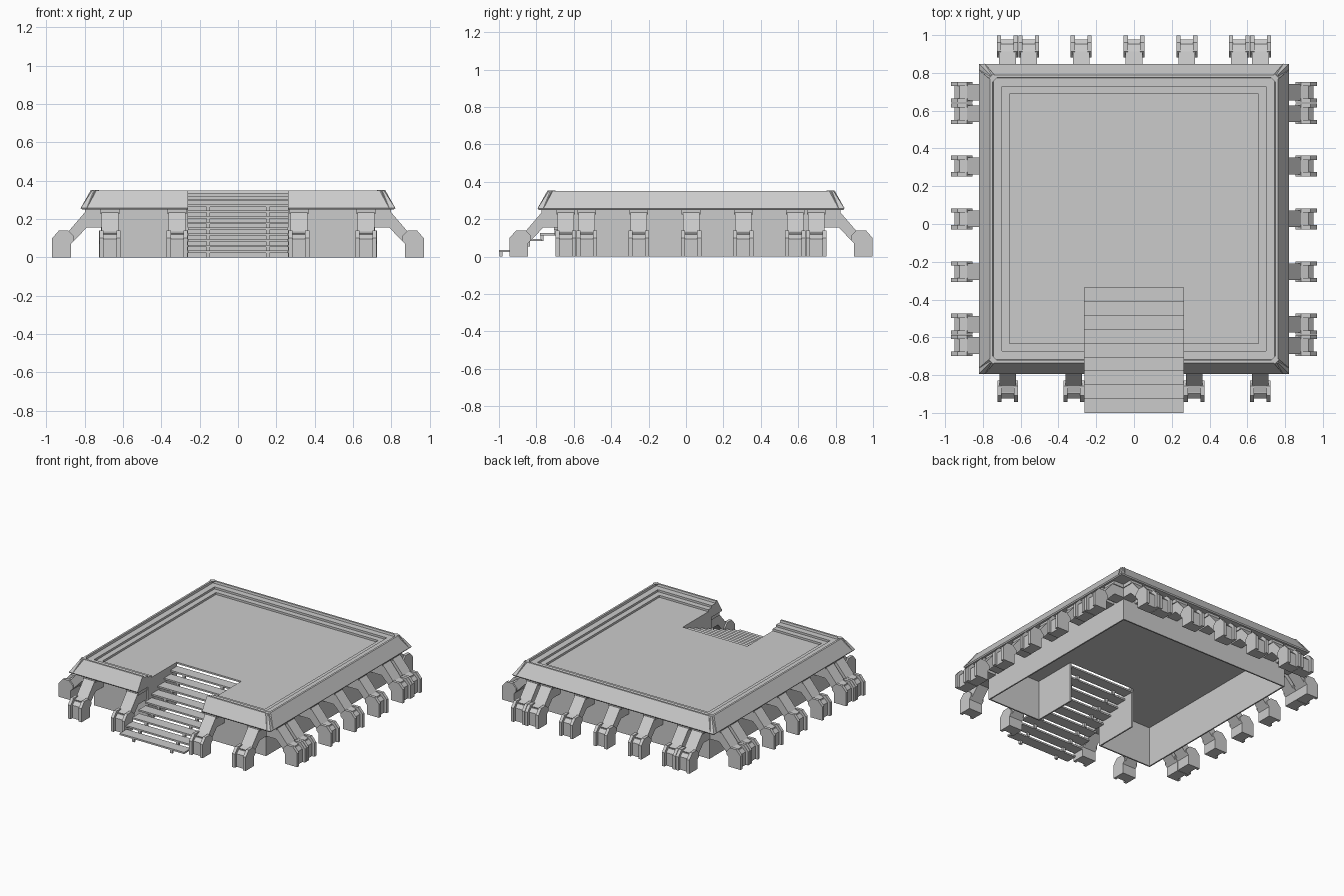
import bpy, bmesh
from math import radians
from mathutils import Vector

if "Cube" in bpy.data.objects:
    bpy.data.objects.remove(bpy.data.objects["Cube"])

YC = 0.027      # platform centre in y
GAP = 0.262     # half width of the stair opening


def add_prism(bm, pts, direction):
    """Extrude a closed polygon along a direction vector."""
    face = bm.faces.new([bm.verts.new(p) for p in pts])
    res = bmesh.ops.extrude_face_region(bm, geom=[face], use_keep_orig=True)
    moved = [g for g in res["geom"] if isinstance(g, bmesh.types.BMVert)]
    bmesh.ops.translate(bm, verts=moved, vec=Vector(direction))


def add_box(bm, x0, x1, y0, y1, z0, z1):
    add_prism(bm, [(x0, y0, z0), (x1, y0, z0), (x1, y1, z0), (x0, y1, z0)], (0, 0, z1 - z0))


def mesh_from(bm, name):
    bmesh.ops.recalc_face_normals(bm, faces=bm.faces)
    mesh = bpy.data.meshes.new(name)
    bm.to_mesh(mesh)
    bm.free()
    return mesh


def place(mesh, name, loc=(0, 0, 0), angle=0):
    ob = bpy.data.objects.new(name, mesh)
    ob.location = loc
    ob.rotation_euler.z = radians(angle)
    bpy.context.collection.objects.link(ob)
    return ob


def perimeter(name, profile):
    """Sweep a (distance, height) profile round the square, open at the stairs."""
    bm = bmesh.new()
    rings = []
    for d, z in profile:
        path = [(GAP, -d), (d, -d), (d, d), (-d, d), (-d, -d), (-GAP, -d)]
        rings.append([bm.verts.new((x, y + YC, z)) for x, y in path])
    n = len(rings)
    for i in range(n):
        a, b = rings[i], rings[(i + 1) % n]
        for j in range(5):
            bm.faces.new((a[j], a[j + 1], b[j + 1], b[j]))
    for j in (0, 5):
        bm.faces.new([r[j] for r in rings])
    place(mesh_from(bm, name), name)


# Base wall, sloped rim and inner steps
perimeter("base_wall", [(.69, 0), (.70, 0), (.70, .30), (.69, .30)])
perimeter("sloped_rim", [(.695, .25), (.815, .25), (.82, .258), (.762, .35), (.748, .35),
                         (.745, .335), (.70, .335), (.70, .32), (.66, .32), (.66, .297), (.695, .297)])

# Ridge covering each mitred rim corner
bm = bmesh.new()
for sx in (-1, 1):
    for sy in (-1, 1):
        def pt(d, e, z):
            return (sx * d, YC + sy * e, z)
        add_prism(bm, [pt(.822, .79, .256), pt(.79, .822, .256), pt(.745, .768, .352),
                       pt(.768, .745, .352)], (-sx * .02, -sy * .02, 0))
place(mesh_from(bm, "rim_corners"), "rim_corners")

# Deck with stair notch
S, F, B, N = .695, YC - .695, YC + .695, -.337
bm = bmesh.new()
add_prism(bm, [(GAP, F, .293), (S, F, .293), (S, B, .293), (-S, B, .293), (-S, F, .293),
               (-GAP, F, .293), (-GAP, N, .293), (GAP, N, .293)], (0, 0, .012))
place(mesh_from(bm, "deck"), "deck")

# Stairwell side walls
bm = bmesh.new()
for s in (-1, 1):
    add_box(bm, s * GAP, s * (GAP + .01), YC - .70, N, 0, .30)
place(mesh_from(bm, "stairwell_walls"), "stairwell_walls")

# Open stairs: treads with small posts between them
RUN, RISE = .0735, .030
bm_t, bm_p = bmesh.new(), bmesh.new()
for i in range(9):
    y, z = -1 + i * RUN, .035 + i * RISE
    add_box(bm_t, -GAP, GAP, y, y + RUN + .006, z - .012, z)
    for x in (-.155, .155):
        add_box(bm_p, x - .01, x + .01, y + .002, y + .018, max(0, z - RISE - .012), z - .006)
place(mesh_from(bm_t, "stair_treads"), "stair_treads")
place(mesh_from(bm_p, "stair_posts"), "stair_posts")

# Buttress leg: sloping arm, foot core and two foot flanges, pointing along +x
arm = [(.695, .155), (.79, .155), (.872, .07), (.90, .07), (.92, .125), (.885, .135), (.795, .24),
       (.695, .25)]
core = [(.872, 0), (.95, 0), (.95, .095), (.925, .118), (.88, .118), (.872, .07)]
flange = [(.872, 0), (.97, 0), (.97, .10), (.935, .14), (.885, .14), (.855, .11), (.855, .088), (.872, .07)]
cap = [(.70, .225), (.80, .225), (.80, .25), (.70, .25)]
bm = bmesh.new()
for prof, y0, y1 in ((arm, -.044, .044), (core, -.036, .036), (flange, -.055, -.033),
                     (flange, .033, .055), (cap, -.05, .05)):
    add_prism(bm, [(x, y0, z) for x, z in prof], (0, y1 - y0, 0))
leg = mesh_from(bm, "buttress_leg")

row = [-.67, -.557, -.28, 0, .28, .557, .67]
sides = {"right": (0, row), "back": (90, row), "left": (180, row),
         "front": (270, [-.668, -.318, .318, .668])}
for side, (angle, offsets) in sides.items():
    for o in offsets:
        loc = (0, YC + o, 0) if angle in (0, 180) else (o, YC, 0)
        place(leg, side + "_leg", loc, angle)
